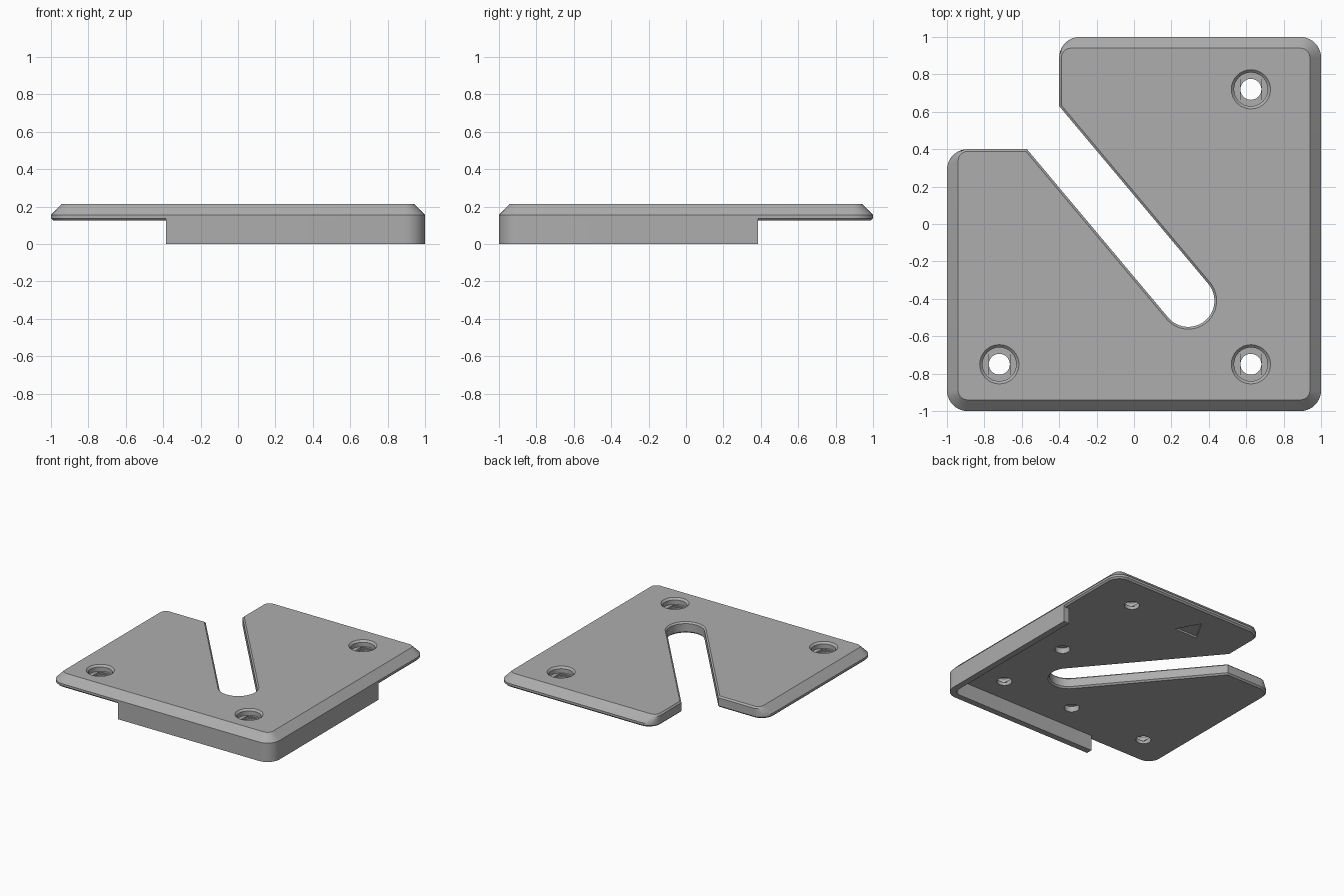
import bpy, bmesh, math
from mathutils import Vector

if "Cube" in bpy.data.objects:
    bpy.data.objects.remove(bpy.data.objects["Cube"])

grey = bpy.data.materials.new("mid grey")
grey.use_nodes = True
colour = (0.42, 0.42, 0.42, 1)
grey.diffuse_color = colour
grey.node_tree.nodes["Principled BSDF"].inputs["Base Color"].default_value = colour

BOTTOM, TOP = 0.125, 0.215
CORNER, SMALL, BIG = 0.11, 0.012, 0.06


def arc(cx, cy, r, start, end, steps=10):
    angles = [math.radians(start + (end - start) * i / steps) for i in range(steps + 1)]
    return [(cx + r * math.cos(a), cy + r * math.sin(a)) for a in angles]


def loft(name, levels):
    """Solid through matching outlines, each given as (z, points)."""
    bm = bmesh.new()
    rings = [[bm.verts.new((x, y, z)) for x, y in pts] for z, pts in levels]
    n = len(rings[0])
    for low, high in zip(rings, rings[1:]):
        for i in range(n):
            j = (i + 1) % n
            bm.faces.new((low[i], low[j], high[j], high[i]))
    bm.faces.new(rings[0][::-1])
    bm.faces.new(rings[-1])
    bmesh.ops.recalc_face_normals(bm, faces=bm.faces)
    mesh = bpy.data.meshes.new(name)
    bm.to_mesh(mesh)
    bm.free()
    mesh.materials.append(grey)
    ob = bpy.data.objects.new(name, mesh)
    bpy.context.collection.objects.link(ob)
    return ob


def plate_outline(big, small):
    """Square with a diagonal slot; outer edges move in by big, slot edges by small."""
    e, r = 1 - big, CORNER - big
    notch = 0.4 - small
    centre, slot_r = Vector((0.29, -0.41)), 0.14 + small
    along = Vector((math.cos(math.radians(130)), math.sin(math.radians(130))))
    side = Vector((along.y, -along.x))
    upper, lower = centre + side * slot_r, centre - side * slot_r
    pts = arc(-e + r, -e + r, r, 180, 270)
    pts += arc(e - r, -e + r, r, 270, 360)
    pts += arc(e - r, e - r, r, 0, 90)
    pts += arc(-notch + r, e - r, r, 90, 180)
    pts.append(tuple(upper + along * ((-notch - upper.x) / along.x)))
    pts += arc(*centre, slot_r, 40, -140, 24)
    pts.append(tuple(lower + along * ((notch - lower.y) / along.y)))
    pts += arc(-e + r, notch - r, r, 90, 180)
    return pts


def cut(target, levels):
    """Subtract a lofted shape from the target."""
    cutter = loft("cutter", levels)
    cutter.hide_render = True
    mod = target.modifiers.new("cut", "BOOLEAN")
    mod.operation, mod.solver, mod.object = "DIFFERENCE", "EXACT", cutter
    bpy.context.view_layer.objects.active = target
    bpy.ops.object.modifier_apply(modifier=mod.name)
    bpy.data.objects.remove(cutter)


def circle(x, y, r):
    return arc(x, y, r, 0, 360, 32)[:-1]


def box(x, y, w, d):
    return [(x - w, y - d), (x + w, y - d), (x + w, y + d), (x - w, y + d)]


# Plate with a wide bevel on its outer edges and a fine one along the slot
plate = loft("guide_plate", [
    (BOTTOM, plate_outline(SMALL, SMALL)),
    (BOTTOM + SMALL, plate_outline(0, 0)),
    (TOP - BIG, plate_outline(0, 0)),
    (TOP - SMALL, plate_outline(BIG - SMALL, 0)),
    (TOP, plate_outline(BIG, SMALL))])

# Counterbored screw holes with stepped seats
HOLE = 0.056
for x, y in ((0.625, 0.72), (0.625, -0.75), (-0.72, -0.75)):
    cut(plate, [(0.2, circle(x, y, 0.09)), (0.225, circle(x, y, 0.115))])
    cut(plate, [(0.165, circle(x, y, 0.09)), (0.3, circle(x, y, 0.09))])
    cut(plate, [(0.157, box(x, y, HOLE, 0.07)), (0.3, box(x, y, HOLE, 0.07))])
    cut(plate, [(0.149, box(x, y, HOLE, HOLE)), (0.3, box(x, y, HOLE, HOLE))])
    cut(plate, [(0.1, circle(x, y, HOLE)), (0.3, circle(x, y, HOLE))])

# Blind holes and triangular mark in the underside
for x, y in ((0.6, -0.11), (-0.01, -0.73)):
    cut(plate, [(0.1, circle(x, y, HOLE)), (0.17, circle(x, y, HOLE))])
mark = [(-0.05, 0.66), (0.157, 0.66), (0.055, 0.845)]
cut(plate, [(0.1, mark), (0.14, mark)])

# Stop lip that wraps the front and left edges below the plate
WALL, END = 0.05, 0.385
c = 1 - CORNER
lip_outline = [(-END, -1)] + arc(c, -c, CORNER, 270, 360) + [(1, END), (1 - WALL, END)]
lip_outline += arc(c, -c, CORNER - WALL, 360, 270) + [(-END, WALL - 1)]
lip = loft("stop_lip", [(0, lip_outline), (BOTTOM + SMALL, lip_outline)])

bpy.ops.object.select_all(action="DESELECT")
for ob in (plate, lip):
    ob.select_set(True)
bpy.context.view_layer.objects.active = plate
bpy.ops.object.shade_smooth_by_angle(angle=math.radians(30))
